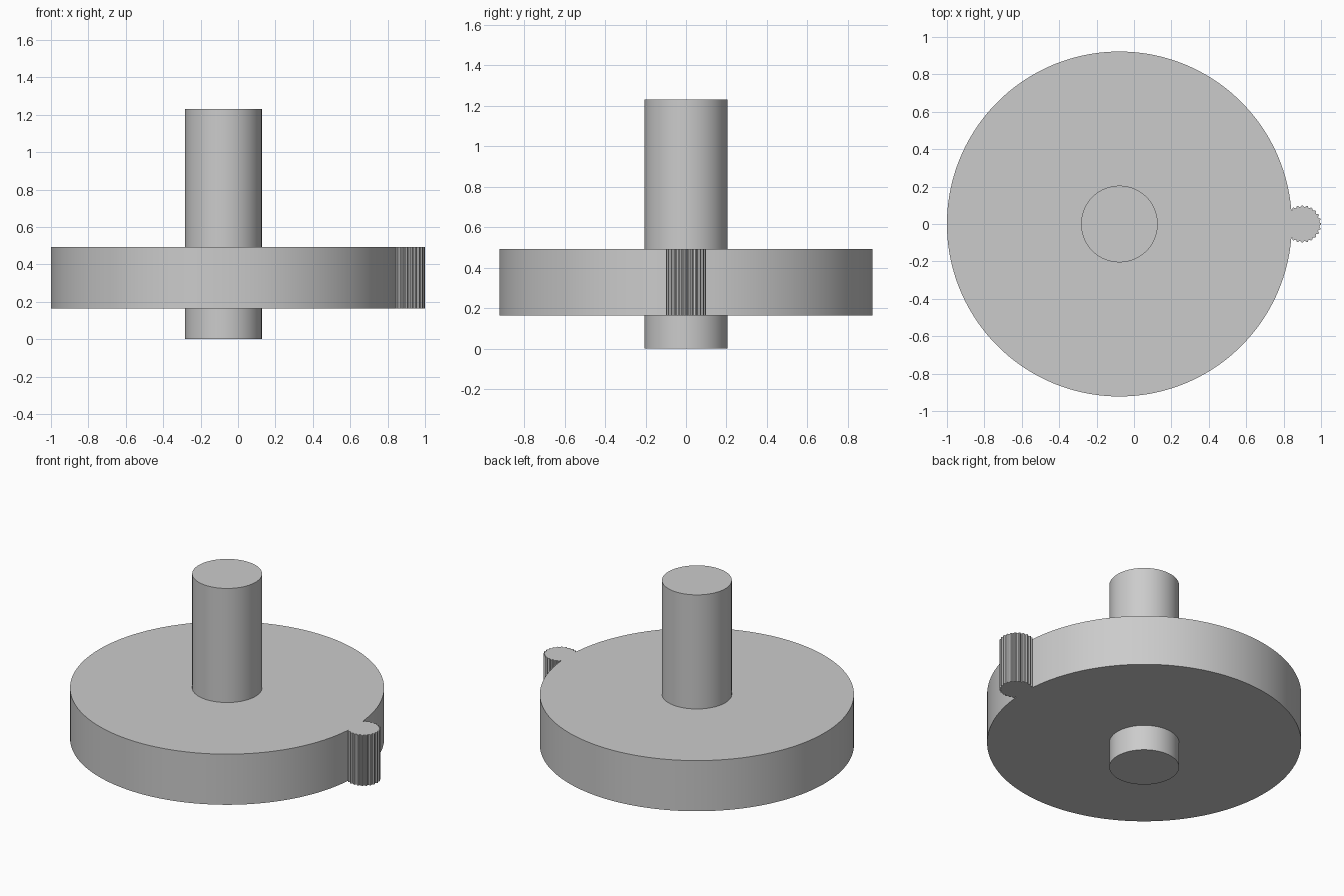
import bpy
import bmesh
from math import cos, sin, pi, hypot

cube = bpy.data.objects.get("Cube")
if cube:
    bpy.data.objects.remove(cube, do_unlink=True)

grey = bpy.data.materials.new("plain grey")
grey.use_nodes = True
GREY = (0.6, 0.6, 0.6, 1)
grey.diffuse_color = GREY
grey.node_tree.nodes["Principled BSDF"].inputs["Base Color"].default_value = GREY

AXIS_X, DISC_R, SHAFT_R = -0.078, 0.922, 0.205
KNOB_X, KNOB_R, ROOT_R, TEETH = 0.9, 0.1, 0.092, 24
DISC_BOTTOM, DISC_TOP, SHAFT_TOP = 0.165, 0.493, 1.232


def extrude_outline(name, outline, bottom, top):
    """Make a solid prism from a counter-clockwise outline."""
    bm = bmesh.new()
    face = bm.faces.new([bm.verts.new((x, y, bottom)) for x, y in outline])
    new = bmesh.ops.extrude_face_region(bm, geom=[face], use_keep_orig=True)["geom"]
    verts = [v for v in new if isinstance(v, bmesh.types.BMVert)]
    bmesh.ops.translate(bm, verts=verts, vec=(0, 0, top - bottom))
    bmesh.ops.recalc_face_normals(bm, faces=bm.faces)
    mesh = bpy.data.meshes.new(name)
    bm.to_mesh(mesh)
    bm.free()
    mesh.materials.append(grey)
    obj = bpy.data.objects.new(name, mesh)
    bpy.context.collection.objects.link(obj)
    bpy.ops.object.select_all(action="DESELECT")
    obj.select_set(True)
    bpy.context.view_layer.objects.active = obj
    bpy.ops.object.shade_smooth_by_angle(angle=pi / 6)
    return obj


def circle(cx, r, count):
    return [(cx + r * cos(2 * pi * i / count), r * sin(2 * pi * i / count))
            for i in range(count)]


# Disc rim, left open where the knob joins it
rim = [p for p in circle(AXIS_X, DISC_R, 384)
       if hypot(p[0] - KNOB_X, p[1]) > KNOB_R]

# Ridged knob: square teeth, keeping only the part outside the disc
knob = []
steps = TEETH * 4
for i in range(-steps // 2, steps // 2):
    a = 2 * pi * (i + 0.5) / steps
    r = KNOB_R if (i + 1) % 4 < 2 else ROOT_R
    x, y = KNOB_X + r * cos(a), r * sin(a)
    if hypot(x - AXIS_X, y) > DISC_R:
        knob.append((x, y))

extrude_outline("disc_with_ridged_knob", rim + knob, DISC_BOTTOM, DISC_TOP)

# Shaft passing through the disc
extrude_outline("shaft", circle(AXIS_X, SHAFT_R, 96), 0, SHAFT_TOP)
